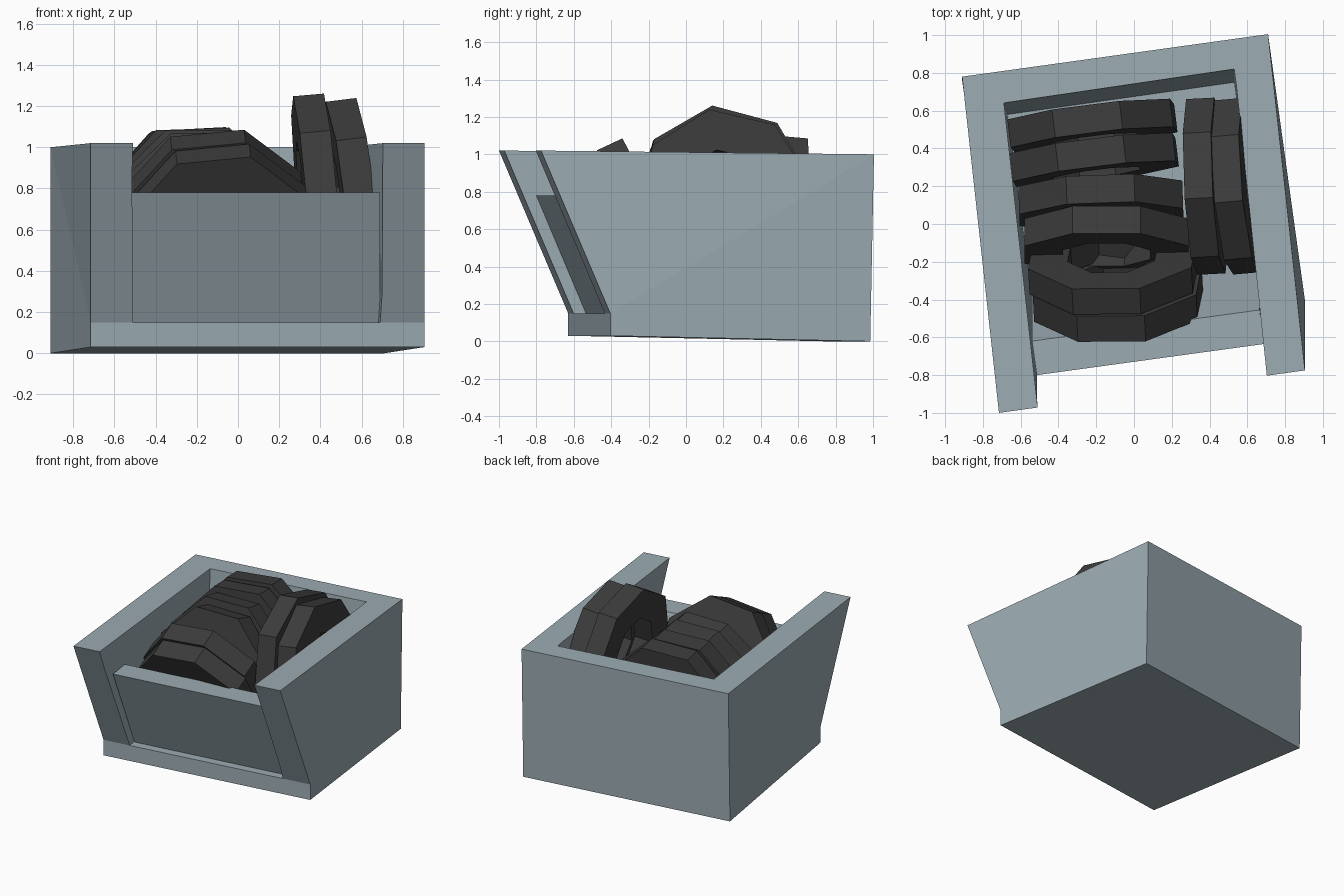
import bpy, bmesh
from math import pi, sin, cos, radians
from mathutils import Vector, Euler

if "Cube" in bpy.data.objects:
    bpy.data.objects.remove(bpy.data.objects["Cube"])


def material(name, color):
    m = bpy.data.materials.new(name)
    m.diffuse_color = (*color, 1)
    m.use_nodes = True
    m.node_tree.nodes["Principled BSDF"].inputs["Base Color"].default_value = m.diffuse_color
    return m


METAL = material("pale_blue_metal", (0.33, 0.41, 0.45))
RUBBER = material("dark_rubber", (0.045, 0.045, 0.045))


def make(name, verts, faces, mat):
    bm = bmesh.new()
    vs = [bm.verts.new(v) for v in verts]
    for f in faces:
        bm.faces.new([vs[i] for i in f])
    bmesh.ops.recalc_face_normals(bm, faces=bm.faces)
    me = bpy.data.meshes.new(name)
    bm.to_mesh(me)
    bm.free()
    me.materials.append(mat)
    ob = bpy.data.objects.new(name, me)
    bpy.context.collection.objects.link(ob)
    return ob


def sweep(name, profile, shift, caps, mat):
    """Side profile copied across by shift, closed with the given cap faces."""
    n = len(profile)
    verts = [Vector(p) for p in profile] + [Vector(p) + Vector(shift) for p in profile]
    faces = [(i, (i + 1) % n, n + (i + 1) % n, n + i) for i in range(n)]
    faces += caps + [tuple(n + i for i in c) for c in caps]
    return make(name, verts, faces, mat)


# Outer block of the bin, with a short upright base and a front that leans out
bin_body = sweep("bin_body",
                 [(-.715, -.63, .03), (-.715, -.63, .15), (-.715, -1, 1.02),
                  (-.91, .78, 1.0), (-.91, .76, 0)],
                 (1.62, .225, 0), [(1, 2, 3), (0, 1, 3, 4)], METAL)

# Cavity, open at the top and the front
cavity = make("cavity_cutter",
              [(-.47, -.90, .15), (.73, -.73, .15), (.53, .75, .15), (-.67, .58, .15),
               (-.476, -1.28, 1.06), (.734, -1.11, 1.06), (.53, .825, 1.06), (-.69, .645, 1.06)],
              [(0, 1, 2, 3), (4, 5, 6, 7), (0, 1, 5, 4), (1, 2, 6, 5), (2, 3, 7, 6), (3, 0, 4, 7)],
              METAL)
cavity.hide_render = True
cut = bin_body.modifiers.new("cavity", 'BOOLEAN')
cut.operation = 'DIFFERENCE'
cut.solver = 'EXACT'
cut.object = cavity
bpy.context.view_layer.objects.active = bin_body
bpy.ops.object.modifier_apply(modifier=cut.name)
bpy.data.objects.remove(cavity)

# Low front panel set between the side walls
sweep("front_panel",
      [(-.515, -.514, .10), (-.515, -.80, .78), (-.54, -.62, .78), (-.54, -.334, .10)],
      (1.205, .165, 0), [(0, 1, 2, 3)], METAL)


def tyre(name, centre, lean, roll, yaw, radius=.47, hole=.25, width=.15):
    """Eight-sided ring whose axle runs along its own y."""
    rot = Euler([radians(a) for a in (lean, roll, yaw)], 'YXZ').to_matrix()
    verts = []
    for r, y in ((radius, -width / 2), (radius, width / 2), (hole, width / 2), (hole, -width / 2)):
        for i in range(8):
            a = (i + .5) * pi / 4
            verts.append(rot @ Vector((r * cos(a), y, r * sin(a))) + Vector(centre))
    faces = [(k * 8 + i, k * 8 + (i + 1) % 8, (k + 1) % 4 * 8 + (i + 1) % 8, (k + 1) % 4 * 8 + i)
             for k in range(4) for i in range(8)]
    return make(name, verts, faces, RUBBER)


# Row of tyres against the back wall
tyre("row_tyre_1", (-.22, .52, .65), -5, -3, 7)
tyre("row_tyre_2", (-.21, .34, .65), -5, -2, 7)
tyre("row_tyre_3", (-.175, .11, .64), -10, 0, 2)
tyre("row_tyre_4", (-.145, -.09, .63), -15, 0, 0)

# Pair leaning on the front panel
tyre("front_tyre_1", (-.11, -.225, .645), 25, -6, 3)
tyre("front_tyre_2", (-.085, -.37, .576), 25, -6, 3)

# Pair standing along the right wall
tyre("side_tyre_1", (.38, .20, .79), 5, -15, -87)
tyre("side_tyre_2", (.55, .20, .77), 7, -13, -85)
